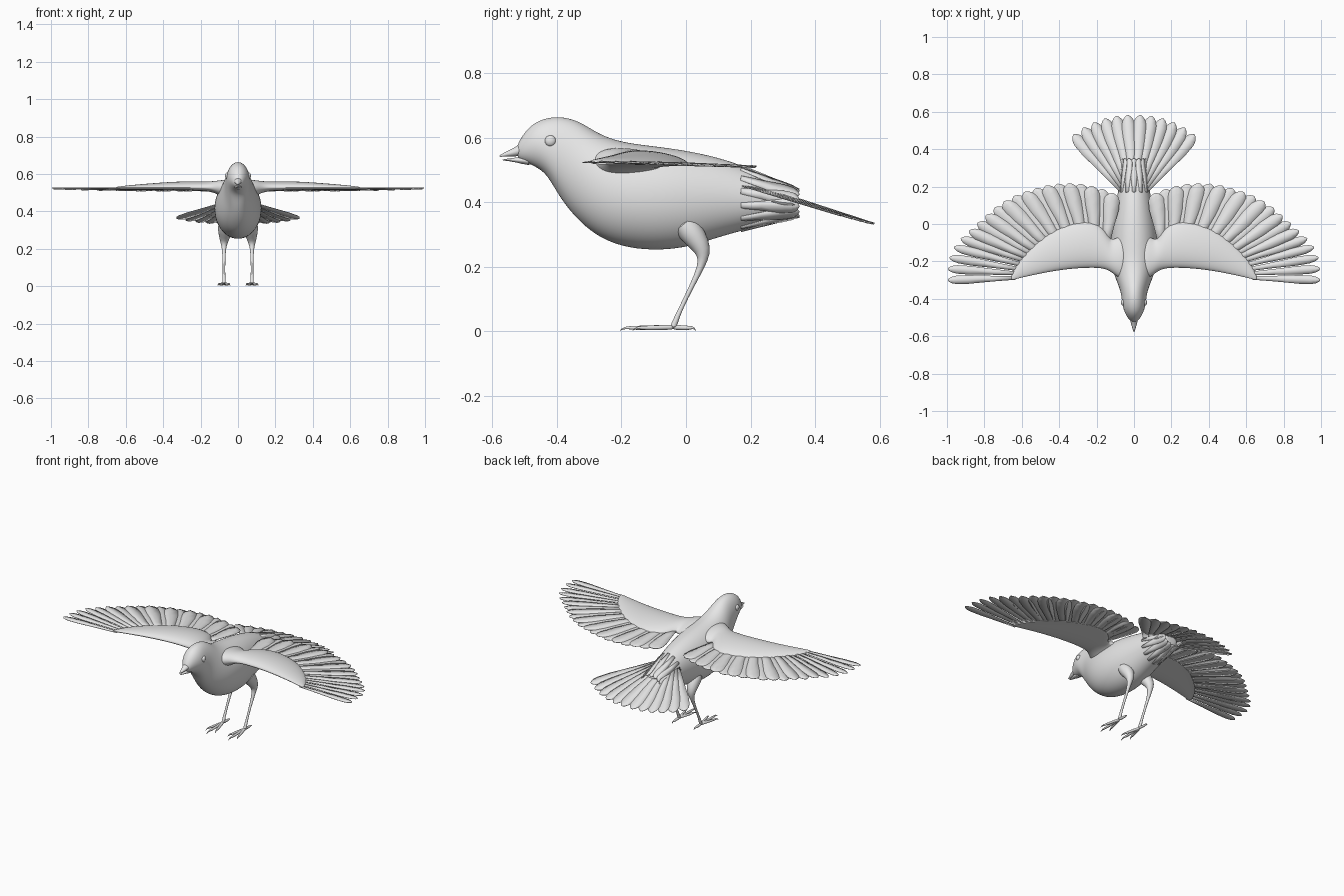
import bpy, bmesh
from math import sin, cos, pi, radians
from mathutils import Vector as V

cube = bpy.data.objects.get("Cube")
if cube:
    bpy.data.objects.remove(cube)

grey = bpy.data.materials.new("plain grey")
grey.use_nodes = True
grey.diffuse_color = (0.8, 0.8, 0.8, 1)
grey.node_tree.nodes["Principled BSDF"].inputs["Base Color"].default_value = (0.8, 0.8, 0.8, 1)


def finish(name, bm, subsurf=0, thickness=0):
    bmesh.ops.recalc_face_normals(bm, faces=bm.faces)
    me = bpy.data.meshes.new(name)
    bm.to_mesh(me)
    bm.free()
    me.materials.append(grey)
    for p in me.polygons:
        p.use_smooth = True
    me.set_sharp_from_angle(angle=radians(50))
    ob = bpy.data.objects.new(name, me)
    bpy.context.collection.objects.link(ob)
    if subsurf:
        mod = ob.modifiers.new("smooth", 'SUBSURF')
        mod.levels = mod.render_levels = subsurf
    if thickness:
        mod = ob.modifiers.new("thickness", 'SOLIDIFY')
        mod.thickness = thickness
        mod.offset = 0
    return ob


def add_loft(bm, rings):
    rows = [[bm.verts.new(p) for p in ring] for ring in rings]
    n = len(rows[0])
    for a, b in zip(rows, rows[1:]):
        for i in range(n):
            j = (i + 1) % n
            bm.faces.new((a[i], a[j], b[j], b[i]))
    for row in (rows[0], rows[-1]):
        mid = bm.verts.new(sum((v.co for v in row), V()) / n)
        for i in range(n):
            bm.faces.new((row[i], row[(i + 1) % n], mid))


def section_loft(name, sections, n=20, subsurf=2):
    """Each section: top y, z, bottom y, z and half width."""
    rings = []
    for ty, tz, by, bz, w in sections:
        mid, up = V((0, ty + by, tz + bz)) / 2, V((0, ty - by, tz - bz)) / 2
        rings.append([mid + up * sin(2 * pi * i / n) + V((w * cos(2 * pi * i / n), 0, 0))
                      for i in range(n)])
    bm = bmesh.new()
    add_loft(bm, rings)
    return finish(name, bm, subsurf)


def add_tube(bm, path, n=8):
    """Each path point: x, y, z, radius."""
    pts = [V(p[:3]) for p in path]
    rings = []
    for i, p in enumerate(pts):
        d = (pts[min(i + 1, len(pts) - 1)] - pts[max(i - 1, 0)]).normalized()
        side = d.cross(V((0, 0.3, 1)) if abs(d.z) < 0.7 else V((0, 1, 0))).normalized()
        up = side.cross(d)
        rings.append([p + (side * cos(2 * pi * k / n) + up * sin(2 * pi * k / n)) * path[i][3]
                      for k in range(n)])
    add_loft(bm, rings)


FEATHER = [(0, .4), (.35, .65), (.7, 1), (.87, .97), (.94, .75), (.98, .42), (1, .08)]


def add_feather(bm, root, tip, half, normal):
    root, tip = V(root), V(tip)
    side = (tip - root).cross(V(normal)).normalized()
    rows = []
    for t, w in FEATHER:
        mid = root.lerp(tip, t)
        rows.append([bm.verts.new(mid + side * half * w * k + V(normal) * (.003 if k == 0 else 0))
                     for k in (-1, 0, 1)])
    for a, b in zip(rows, rows[1:]):
        for k in (0, 1):
            bm.faces.new((a[k], a[k + 1], b[k + 1], b[k]))


def along(points, u):
    """Point at a fraction of the length of a polyline."""
    pts = [V(p) for p in points]
    left = u * sum((b - a).length for a, b in zip(pts, pts[1:]))
    for a, b in zip(pts, pts[1:]):
        d = (b - a).length
        if left <= d:
            return a.lerp(b, left / d)
        left -= d
    return pts[-1]


# Body and head
section_loft("body", [
    (-.524, .572, -.520, .532, .016), (-.513, .597, -.495, .523, .033),
    (-.483, .639, -.45, .502, .053), (-.44, .661, -.425, .475, .063),
    (-.39, .668, -.40, .43, .067), (-.33, .654, -.37, .385, .075),
    (-.27, .612, -.33, .338, .096), (-.2, .588, -.266, .285, .119),
    (-.12, .578, -.18, .255, .129), (-.03, .567, -.08, .248, .126),
    (.06, .55, .01, .260, .112), (.14, .528, .09, .287, .097),
    (.21, .50, .18, .313, .083), (.28, .465, .27, .335, .068),
    (.33, .438, .33, .357, .05)])

# Beak
section_loft("upper_beak", [
    (-.49, .60, -.49, .545, .028), (-.53, .569, -.525, .541, .018),
    (-.555, .558, -.555, .541, .010), (-.578, .545, -.578, .540, .002)], 12, 1)
section_loft("lower_beak", [
    (-.48, .545, -.48, .510, .026), (-.53, .538, -.53, .525, .014),
    (-.568, .533, -.568, .529, .003)], 12, 1)

# Tail coverts wrapped around the rear of the body
bm = bmesh.new()
for i in range(14):
    a = 2 * pi * (i + .5) / 14
    c, s = cos(a), sin(a)
    add_feather(bm, (.084 * c, .17, .412 + .1 * s), (.062 * c, .35, .397 + .041 * s),
                .022, (c, 0, s))
finish("tail_coverts", bm, 0, .003)

# Tail fan, sloping down to the rear
bm = bmesh.new()
for s in (1, -1):
    for i in range(6):
        a = radians(4 + i * 7.4)
        reach = .478 + .003 * i
        x, y = sin(a), cos(a)
        layer = -.0015 * i
        add_feather(bm, (s * .1 * x, .105 + .1 * y, .455 + layer),
                    (s * reach * x, .105 + reach * y, .487 - .325 * reach * y + layer),
                    .036, (0, .31, .95))
finish("tail_feathers", bm, 0, .003)

TIPS = [(.995, -.30), (.995, -.235), (.985, -.17), (.95, -.10), (.885, -.04), (.81, .03),
        (.73, .10), (.65, .145), (.56, .18), (.47, .205), (.39, .217), (.31, .217),
        (.24, .205), (.18, .19), (.115, .165)]
ROOTS = [(.63, -.288), (.61, -.26), (.55, -.2), (.4, -.14), (.25, -.12), (.15, -.12)]
# Wing arm sections: x, front y, rear y, top z, bottom z
ARM = [(.04, -.31, -.04, .575, .44), (.09, -.285, -.07, .572, .475),
       (.125, -.255, -.09, .566, .497), (.165, -.237, -.01, .563, .507),
       (.25, -.236, .02, .565, .511), (.35, -.243, .0, .562, .513),
       (.45, -.257, -.04, .554, .514), (.55, -.277, -.12, .545, .515),
       (.62, -.292, -.195, .537, .516), (.655, -.302, -.27, .531, .518)]

for s, side in ((1, "left"), (-1, "right")):
    # Wing arm with its covert surface, an airfoil in section
    rings = []
    for x, yf, yb, zt, zb in ARM:
        ring = []
        for k in range(16):
            a = 2 * pi * k / 16
            f = (1 - cos(a)) / 2
            base = .527 - .012 * f
            h = (zt - base if sin(a) > 0 else base - zb) * (1.15 - .5 * f)
            ring.append(V((s * x, yf + (yb - yf) * f, base + h * sin(a))))
        rings.append(ring)
    bm = bmesh.new()
    add_loft(bm, rings)
    finish(side + "_wing_arm", bm, 2)

    # Flight feathers
    bm = bmesh.new()
    count = 20
    for i in range(count):
        u = i / (count - 1)
        r, t = along(ROOTS, u), along(TIPS, u)
        half = .023 + .021 * min(1, max(0, (u - .15) / .35))
        lift = .002 * (i % 2)
        add_feather(bm, (s * r.x, r.y, .522 + lift), (s * t.x, t.y, .514 - .03 * t.y + lift),
                    half, (0, 0, 1))
    finish(side + "_wing_feathers", bm, 0, .003)

    # Eye
    bm = bmesh.new()
    bmesh.ops.create_uvsphere(bm, u_segments=20, v_segments=12, radius=.017)
    for v in bm.verts:
        v.co = V((v.co.x * .6, v.co.y, v.co.z)) + V((s * .059, -.42, .59))
    finish(side + "_eye", bm)

    # Leg
    bm = bmesh.new()
    x = s * .075
    add_tube(bm, [(s * .066, -.01, .34, .045), (s * .07, .03, .29, .038),
                  (s * .073, .054, .25, .027), (x, .053, .22, .015), (x, .038, .18, .009),
                  (x, .0, .105, .0065), (x, -.03, .04, .0075), (x, -.04, .012, .012)], 12)
    finish(side + "_leg", bm, 1)

    # Toes with hooked claws
    bm = bmesh.new()
    for dx, dy in ((0, -.165), (-.033, -.125), (.033, -.125), (0, .07)):
        path = [(0, .013, .009), (.3, .012, .008), (.55, .011, .008), (.78, .011, .006),
                (.9, .012, .004), (1, .003, .001)]
        add_tube(bm, [(x + s * dx * f, -.04 + dy * f, z, r) for f, z, r in path])
    finish(side + "_toes", bm, 1)
